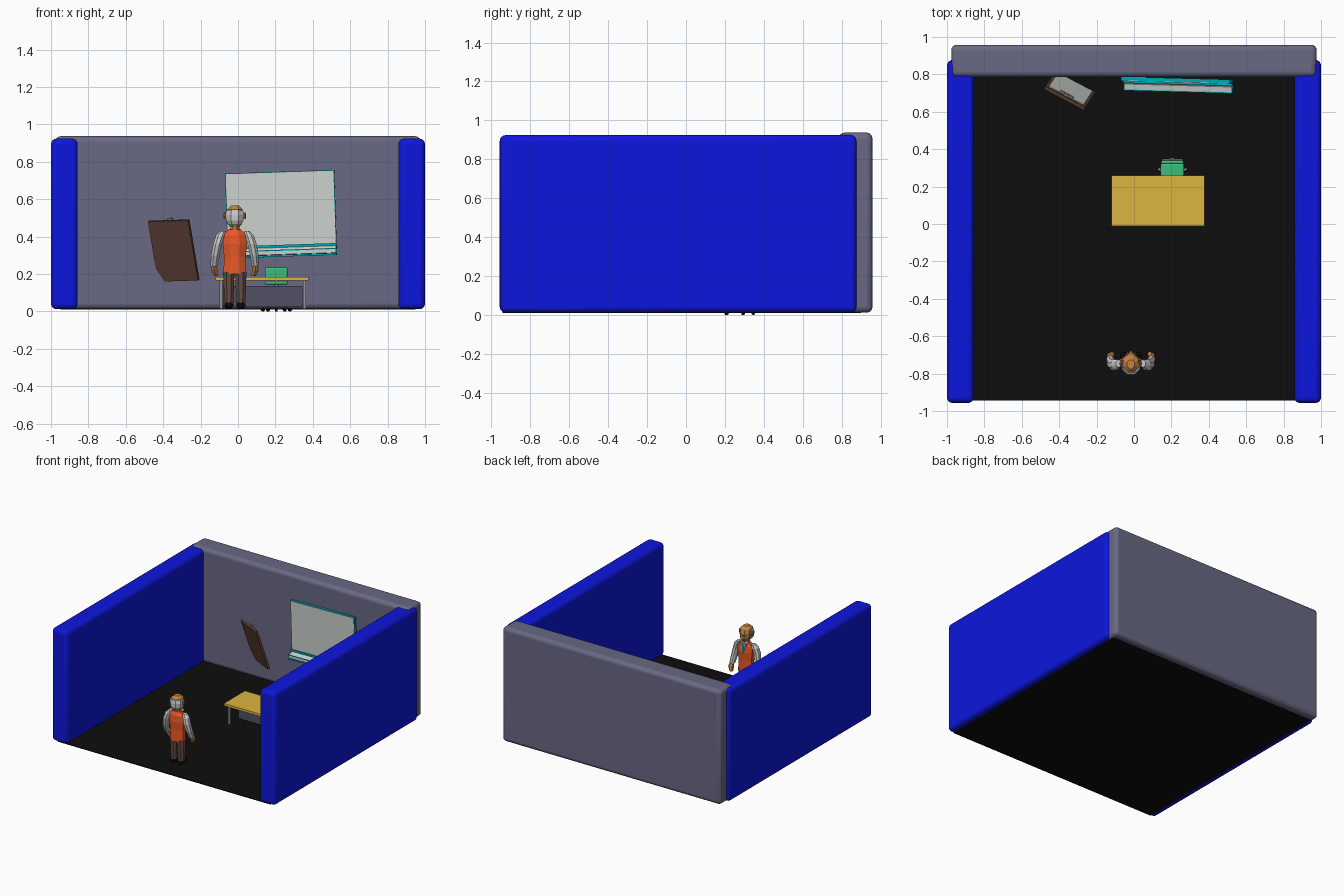
import bpy, bmesh
from math import pi, sin, cos, radians
from mathutils import Matrix, Vector

if "Cube" in bpy.data.objects:
    bpy.data.objects.remove(bpy.data.objects["Cube"])

I = Matrix.Identity(4)


def mat(name, *c):
    m = bpy.data.materials.new(name)
    m.diffuse_color = (*c, 1)
    m.use_nodes = True
    m.node_tree.nodes["Principled BSDF"].inputs["Base Color"].default_value = m.diffuse_color
    return m


BLUE = mat("blue", .004, .008, .72)
WALL = mat("slate", .14, .14, .23)
BLACK = mat("black", .004, .004, .004)
YELLOW = mat("yellow", .73, .46, .05)
GREEN = mat("green", .05, .5, .2)
PANEL = mat("panel_grey", .08, .08, .13)
STEEL = mat("steel", .3, .3, .32)
LIGHT = mat("light_grey", .6, .64, .61)
CYAN = mat("cyan", .0, .4, .46)
BROWN = mat("brown", .11, .05, .035)
TROUSER = mat("trouser_brown", .14, .075, .055)
SKIN = mat("skin", .55, .22, .05)
ORANGE = mat("orange", .85, .1, .02)
HAIR = mat("pale_grey", .55, .55, .55)


def finish(name, bm, m, M=I, bevel=0, seg=4):
    me = bpy.data.meshes.new(name)
    bmesh.ops.recalc_face_normals(bm, faces=bm.faces)
    bm.to_mesh(me)
    bm.free()
    me.transform(M)
    me.materials.append(m)
    ob = bpy.data.objects.new(name, me)
    bpy.context.collection.objects.link(ob)
    if bevel:
        b = ob.modifiers.new("bevel", 'BEVEL')
        b.width, b.segments = bevel, seg
        bpy.context.view_layer.objects.active = ob
        ob.select_set(True)
        bpy.ops.object.shade_smooth_by_angle(angle=radians(35))
        ob.select_set(False)
    return ob


def box(name, x, y, z, m, M=I, bevel=0, seg=4):
    bm = bmesh.new()
    bmesh.ops.create_cube(bm, size=1)
    for v in bm.verts:
        v.co = [a[0] + (c + .5) * (a[1] - a[0]) for a, c in zip((x, y, z), v.co)]
    return finish(name, bm, m, M, bevel, seg)


def loft(name, rings, m, n=8, M=I):
    """Capped stack of horizontal ellipses: (x, y, z, rx, ry)."""
    bm = bmesh.new()
    loops = [[bm.verts.new((x + rx * cos(2 * pi * (i + .5) / n), y + ry * sin(2 * pi * (i + .5) / n), z))
              for i in range(n)] for x, y, z, rx, ry in rings]
    for a, b in zip(loops, loops[1:]):
        for i in range(n):
            bm.faces.new((a[i], a[(i + 1) % n], b[(i + 1) % n], b[i]))
    bm.faces.new(loops[0])
    bm.faces.new(loops[-1])
    return finish(name, bm, m, M)


def prism(name, pts, axis, d, m, M=I):
    """Extrude a 2D outline: axis 'x' uses (y, z), axis 'y' uses (x, z)."""
    bm = bmesh.new()
    f = bm.faces.new([bm.verts.new((d[0], *p) if axis == 'x' else (p[0], d[0], p[1])) for p in pts])
    r = bmesh.ops.extrude_face_region(bm, geom=[f])
    vs = [v for v in r['geom'] if isinstance(v, bmesh.types.BMVert)]
    t = d[1] - d[0]
    bmesh.ops.translate(bm, verts=vs, vec=(t, 0, 0) if axis == 'x' else (0, t, 0))
    return finish(name, bm, m, M)


# Room shell
for s, side in ((-1, "left"), (1, "right")):
    box(side + "_wall", sorted((s * .857, s * 1.0)), (-.957, .877), (.012, .924), BLUE, bevel=.03)
box("back_wall", (-.977, .977), (.785, .958), (.012, .937), WALL, bevel=.03)
box("floor", (-.95, .95), (-.943, .9), (.01, .016), BLACK)

# Desk
box("desk_top", (-.12, .377), (-.01, .26), (.166, .185), YELLOW)
box("desk_modesty_panel", (-.08, .345), (.12, .13), (.025, .135), PANEL)
for x in (-.09, .355):
    box("desk_side_rail", (x - .007, x + .007), (.01, .24), (.154, .166), STEEL)
    for y in (.02, .23):
        box("desk_leg", (x - .008, x + .008), (y - .008, y + .008), (.015, .16), STEEL)

# Office chair
CX, CY = .205, .27
box("chair_seat", (CX - .062, CX + .062), (.205, .325), (.144, .164), GREEN, bevel=.009, seg=3)
box("chair_back", (CX - .06, CX + .06), (.32, .34), (.168, .236), GREEN, bevel=.009, seg=3)
box("chair_back_support", (CX - .012, CX + .012), (.343, .352), (.13, .215), STEEL)
box("chair_back_bracket", (CX - .055, CX + .055), (.34, .347), (.195, .205), STEEL)
box("chair_seat_support", (CX - .012, CX + .012), (CY, .352), (.13, .14), STEEL)
loft("chair_post", [(CX, CY, .022, .012, .012), (CX, CY, .07, .01, .01),
                    (CX, CY, .07, .007, .007), (CX, CY, .144, .007, .007)], STEEL, 12)
for i in range(5):
    R = Matrix.Translation((CX, CY, 0)) @ Matrix.Rotation(2 * pi * i / 5 + pi / 2, 4, 'Z')
    box("chair_base_arm", (0, .082), (-.006, .006), (.02, .03), STEEL, R)
    bm = bmesh.new()
    bmesh.ops.create_cone(bm, cap_ends=True, segments=12, radius1=.01, radius2=.01, depth=.012,
                          matrix=Matrix.Translation((.076, 0, .01)) @ Matrix.Rotation(pi / 2, 4, 'X'))
    finish("chair_caster", bm, BLACK, R)

# Whiteboard, hung slightly crooked
B = (Matrix.Translation((.23, .768, .52)) @ Matrix.Rotation(radians(-1.6), 4, 'Z')
     @ Matrix.Rotation(radians(-1.9), 4, 'Y'))
box("board_frame", (-.292, .292), (-.008, .012), (-.227, .227), CYAN, B)
box("board_surface", (-.288, .288), (-.012, .0), (-.223, .223), LIGHT, B)
prism("board_tray", [(-.01, -.172), (-.03, -.19), (-.058, -.196), (-.058, -.215), (-.01, -.222)],
      'x', (-.288, .288), LIGHT, B)
box("tray_back_strip", (-.292, .292), (-.022, -.008), (-.178, -.164), CYAN, B)
box("tray_front_lip", (-.292, .292), (-.062, -.056), (-.196, -.19), CYAN, B)
box("tray_bottom_strip", (-.292, .292), (-.062, -.01), (-.227, -.217), CYAN, B)

# Clipboard leaning into the back wall, paper side up and away
u = Vector((.215, -.113, .007)).normalized()
v = Vector((-.065, -.076, .32))
v = (v - u * v.dot(u)).normalized()
n = v.cross(u)
C = Matrix((u, v, n)).transposed().to_4x4()
if C.determinant() < 0:
    pass
C.translation = Vector((-.346, .709, .324))
box("clipboard", (-.121, .121), (-.168, .168), (-.004, .014), BROWN, C)
box("clipboard_paper", (-.105, .105), (-.152, .15), (.014, .018), LIGHT, C)
box("clipboard_clip", (-.04, .04), (.13, .158), (.017, .026), STEEL, C)
box("clipboard_clip_tab", (-.015, .015), (.15, .176), (.02, .03), STEEL, C)

# Person facing the board (+y)
P = Matrix.Translation((-.017, -.745, 0))
loft("vest", [(0, 0, .2, .066, .042), (0, 0, .29, .062, .042), (0, 0, .36, .07, .047),
              (0, 0, .41, .066, .043), (0, 0, .437, .036, .03)], ORANGE, 8, P)
loft("neck", [(0, 0, .42, .026, .028), (0, 0, .475, .026, .03)], SKIN, 8, P)
loft("head", [(0, .005, .452, .028, .034), (0, .003, .475, .044, .048), (0, 0, .515, .05, .056),
              (0, -.003, .545, .045, .05), (0, -.005, .566, .022, .026)], SKIN, 8, P)
loft("hair", [(0, -.012, .462, .038, .04), (0, -.014, .485, .05, .05), (0, -.014, .515, .055, .051),
              (0, -.013, .543, .047, .047)], HAIR, 8, P)
prism("nose", [(.05, .495), (.067, .495), (.05, .52)], 'x', (-.007, .007), SKIN, P)
prism("moustache", [(-.024, .478), (.024, .478), (.012, .492), (-.012, .492)], 'y', (.03, .057), HAIR, P)
prism("shirt_front", [(0, .35), (.026, .43), (-.026, .43)], 'y', (.02, .047), HAIR, P)
prism("tie", [(0, .355), (.01, .375), (.006, .425), (-.006, .425), (-.01, .375)], 'y', (.02, .05), CYAN, P)
for s in (-1, 1):
    loft("arm", [(s * .064, 0, .43, .016, .02), (s * .078, -.006, .405, .026, .03),
                 (s * .092, -.01, .36, .026, .032), (s * .104, 0, .3, .025, .03),
                 (s * .111, .02, .24, .021, .024)], HAIR, 8, P)
    loft("hand", [(s * .11, .024, .245, .016, .019), (s * .11, .036, .222, .02, .024),
                  (s * .1, .046, .19, .014, .018)], SKIN, 6, P)
    loft("leg", [(s * .032, 0, .045, .026, .03), (s * .032, 0, .12, .029, .032),
                 (s * .032, 0, .21, .033, .037)], TROUSER, 8, P)
    box("shoe", sorted((s * .008, s * .056)), (-.03, .058), (.016, .05), BLACK, P, .01, 1)
    box("ear", sorted((s * .048, s * .06)), (-.012, .01), (.495, .53), SKIN, P, .004, 1)
    prism("collar", [(s * .004, .425), (s * .026, .412), (s * .03, .44), (s * .014, .446)],
          'y', (.0, .04), LIGHT, P)
